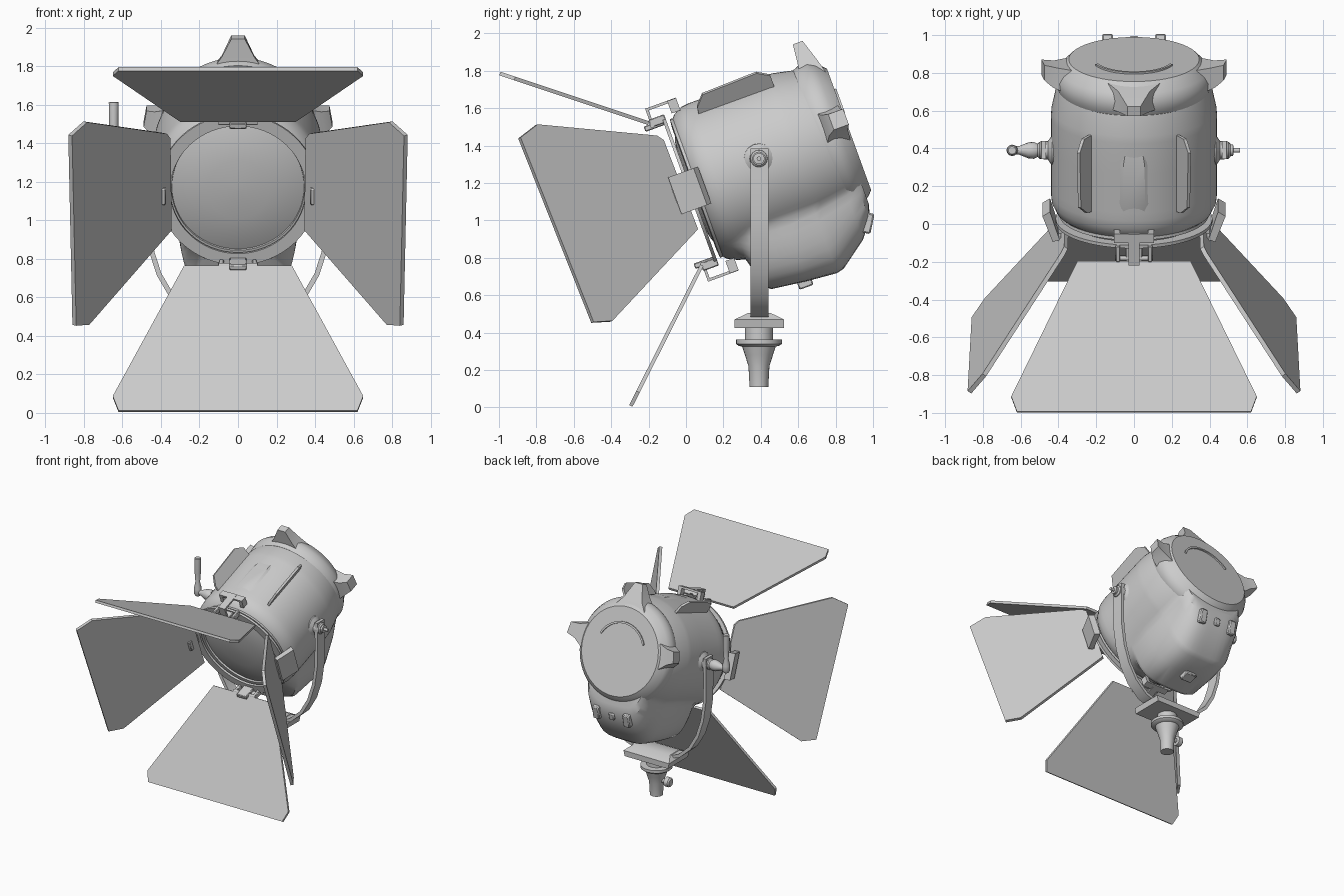
import bpy, bmesh, math
from mathutils import Matrix, Vector

if "Cube" in bpy.data.objects:
    bpy.data.objects.remove(bpy.data.objects["Cube"])

# lamp head frame: local y runs backward along the optical axis, local z is up, pitched 20 degrees
HEAD = Matrix.Translation((0, 0.02, 1.16)) @ Matrix.Rotation(math.radians(20), 4, 'X')
I = Matrix.Identity(4)


def finish(name, bm, mat=I, bevel=0):
    bmesh.ops.transform(bm, matrix=mat, verts=bm.verts)
    bmesh.ops.recalc_face_normals(bm, faces=bm.faces)
    me = bpy.data.meshes.new(name)
    bm.to_mesh(me)
    bm.free()
    ob = bpy.data.objects.new(name, me)
    bpy.context.collection.objects.link(ob)
    if bevel:
        m = ob.modifiers.new("bevel", 'BEVEL')
        m.width, m.segments = bevel, 1
    return ob


def loft(name, rings, mat=I, caps=True, closed=False):
    bm = bmesh.new()
    vs = [[bm.verts.new(p) for p in r] for r in rings]
    pairs = list(zip(vs, vs[1:])) + ([(vs[-1], vs[0])] if closed else [])
    for a, b in pairs:
        for i in range(len(a)):
            j = (i + 1) % len(a)
            bm.faces.new((a[i], a[j], b[j], b[i]))
    if caps and not closed:
        bm.faces.new(vs[0])
        bm.faces.new(vs[-1])
    return finish(name, bm, mat)


def circle(u, r, n=48, depth=0, half=.3, zc=0):
    # round section; with a depth, a rounded belly of the given half width hangs below it
    pts = []
    for i in range(n):
        t = 2 * math.pi * i / n
        c, s = math.cos(t), math.sin(t)
        q = r
        if depth > r and s < 0:
            q = max(r, (abs(c / half) ** 4 + abs(s / depth) ** 4) ** -.25)
        pts.append((q * c, u, q * s + zc))
    return pts


def lathe(name, profile, mat=I, n=48, zc=0, closed=False):
    return loft(name, [circle(u, r, n, zc=zc) for u, r in profile], mat, closed=closed)


def box(name, lo, hi, mat=I, bevel=0):
    bm = bmesh.new()
    lo, hi = Vector(lo), Vector(hi)
    bmesh.ops.create_cube(bm, size=1, matrix=Matrix.Translation((lo + hi) / 2) @ Matrix.Diagonal((*(hi - lo), 1)))
    return finish(name, bm, mat, bevel)


def plate(name, pts, thick, mat=I):
    bm = bmesh.new()
    f = bm.faces.new([bm.verts.new(p) for p in pts])
    f.normal_update()
    n = f.normal.copy()
    new = bmesh.ops.extrude_face_region(bm, geom=[f])['geom']
    bmesh.ops.translate(bm, vec=n * thick, verts=[v for v in new if isinstance(v, bmesh.types.BMVert)])
    bmesh.ops.translate(bm, vec=-n * thick / 2, verts=bm.verts)
    return finish(name, bm, mat)


def around(deg):
    # local frame whose z axis points radially outward at the given clock angle (0 = up)
    return HEAD @ Matrix.Rotation(math.radians(deg), 4, 'Y')


# housing drum with its deep belly
stations = [(0.04, .385, 0, .3), (0.06, .41, 0, .3), (0.11, .435, 0, .3), (0.155, .44, .45, .3), (0.2, .44, .62, .3),
            (0.23, .44, .645, .31), (0.42, .44, .67, .32), (0.59, .44, .685, .31), (0.63, .437, .675, .3),
            (0.78, .405, .565, .28), (0.85, .38, .475, .27), (0.875, .35, .40, .26)]
loft("housing", [circle(u, r, 96, d, h) for u, r, d, h in stations], HEAD)

# rear cap with grip line
lathe("rear_cap", [(.74, .40), (.77, .412), (.82, .415), (.86, .395), (.9, .358), (.912, .345)], HEAD, 64, zc=.015)
arc = [math.radians(a) for a in range(25, 156, 10)]
loft("rear_grip_line", [[(r * math.cos(a), u, r * math.sin(a) + .02) for r, u in
     ((.21, .905), (.21, .922), (.225, .922), (.225, .905))] for a in arc], HEAD)

# three tapered lugs on the rear cap
for i, (deg, top, du) in enumerate(((0, .545, 0), (80, .49, .05), (-80, .49, .05))):
    w = .14 if i == 0 else .10
    k = .035 if i == 0 else .045
    loft(f"rear_lug_{i}", [
        [(-w, .765, .37), (w, .765, .37), (w, .9, .345), (-w, .9, .345)],
        [(-w * .6, .775 + du / 2, .45), (w * .6, .775 + du / 2, .45), (w * .6, .88 + du / 2, .42), (-w * .6, .88 + du / 2, .42)],
        [(-k, .785 + du, top), (k, .785 + du, top), (k, .84 + du * 1.6, top), (-k, .84 + du * 1.6, top)]],
        around(deg))

# cooling fins and the shallow rib between them
for s in (-1, 1):
    plate(f"cooling_fin_{s}", [(0, .18, .40), (0, .19, .48), (0, .24, .545), (0, .55, .555),
                               (0, .615, .51), (0, .615, .40)], .018, around(s * 32))
loft("top_rib", [[(w * x, u, z) for x, z in ((-1, .40), (-.5, h), (.5, h), (1, .40))]
     for u, w, h in ((.13, .09, .42), (.25, .12, .445), (.48, .11, .447), (.6, .07, .42))], HEAD)

# lens, lens bezel and accessory ring
lathe("lens", [(.06, .35), (.04, .345), (.015, .27), (-.003, .16), (-.01, .05), (-.011, .01)], HEAD, 64)
lathe("lens_bezel", [(.07, .39), (.03, .395), (.025, .345), (.06, .34)], HEAD, 64, closed=True)
lathe("accessory_ring", [(.01, .415), (-.008, .415), (-.008, .352), (.01, .352)], HEAD, 64, closed=True)

# four hinge brackets: thin straps above and below, slanted blocks at the sides
for i, deg in enumerate((0, 90, 180, -90)):
    m = around(deg)
    if i % 2:
        loft(f"side_bracket_{i}", [[(x, u, r) for u, r in ((-.07, .395), (-.085, .43), (.06, .485), (.085, .445))]
                                   for x in (-.105, .105)], m)
    else:
        box(f"bracket_bridge_{i}", (-.105, .05, .475), (.105, .1, .49), m)
        box(f"bracket_strap_{i}", (-.03, -.075, .477), (.03, .1, .492), m)
        box(f"bracket_drop_{i}", (-.03, -.075, .39), (.03, -.06, .492), m)
        for s in (-1, 1):
            box(f"bracket_foot_{i}_{s}", (s * .09 - .015, .05, .42), (s * .09 + .015, .1, .49), m)
            box(f"bracket_cheek_{i}_{s}", (s * .085 - .012, -.08, .385), (s * .085 + .012, .01, .43), m, .005)
    box(f"hinge_tongue_{i}", (-.045, -.115, .375), (.045, -.005, .405), m, .005)
    lathe(f"hinge_pin_{i}", [(-.1, .013), (.1, .013)],
          m @ Matrix.Translation((0, -.07, .395)) @ Matrix.Rotation(math.pi / 2, 4, 'Z'), 12)

# barn doors: top and bottom trapezoids given by their inner and outer edge (y, z)
for name, a, b, w0 in (("barn_door_top", (-.2, 1.52), (-.995, 1.785), .30),
                       ("barn_door_bottom", (.085, .76), (-.295, .008), .28)):
    a, b = Vector((0, *a)), Vector((0, *b))
    half = [(w0, 0), (.65, .9), (.62, 1)]
    pts = [a.lerp(b, t) + Vector((w, 0, 0)) for w, t in half]
    pts += [a.lerp(b, t) - Vector((w, 0, 0)) for w, t in reversed(half)]
    plate(name, pts, .02)
# side doors splayed outward
door = [(-.045, .30), (-.07, .335), (-.65, .61), (-.76, .575), (-.73, -.485), (-.634, -.514), (-.036, -.21)]
for s in (-1, 1):
    plate(f"barn_door_side_{s}", [(s * (.36 - (u + .045) * .715), u, v) for u, v in door], .024, HEAD)

# rear switches and underside latch
tilt = HEAD @ Matrix.Translation((0, .835, -.49)) @ Matrix.Rotation(math.radians(-32), 4, 'X')
for i, (x, w) in enumerate(((-.14, .03), (0, .025), (.14, .03))):
    h = .055 if x else .03
    box(f"rear_switch_{i}", (x - w, -.06, -h), (x + w, .025 if x else .018, h), tilt, .008)
box("underside_latch", (-.05, .37, -.70), (.05, .45, -.64), HEAD, .006)

# yoke: flat strap swept along a U
half = [(.478, 1.385), (.482, 1.2), (.478, 1.02), (.455, .86), (.41, .72), (.34, .60), (.24, .51), (.15, .48)]
path = [Vector(p) for p in half] + [Vector((-x, z)) for x, z in reversed(half)]
rings = []
for i, p in enumerate(path):
    d = (path[min(i + 1, len(path) - 1)] - path[max(i - 1, 0)]).normalized()
    n = Vector((-d.y, d.x)) * .013
    rings.append([(p.x + n.x, .345, p.y + n.y), (p.x + n.x, .44, p.y + n.y),
                  (p.x - n.x, .44, p.y - n.y), (p.x - n.x, .345, p.y - n.y)])
loft("yoke", rings)

# yoke saddle, spigot and its locking knob
loft("yoke_saddle", [[(sx * w, .392 + sy * d, z) for sx, sy in ((-1, -1), (1, -1), (1, 1), (-1, 1))]
     for w, d, z in ((.2, .132, .425), (.21, .132, .47), (.17, .06, .505))])
up = Matrix.Translation((0, .39, 0)) @ Matrix.Rotation(math.pi / 2, 4, 'X')
lathe("spigot", [(.11, .05), (.22, .056), (.28, .075), (.325, .09), (.33, .11), (.34, .123),
                 (.362, .123), (.364, .075), (.43, .075)], up, 24)
side = Matrix.Translation((0, .39, .24)) @ Matrix.Rotation(math.pi / 2, 4, 'Z')
lathe("spigot_knob", [(.04, .018), (.085, .018), (.09, .038), (.125, .038), (.135, .028)], side, 12)

# tilt pivots, right lock nut, left lever
for s in (-1, 1):
    m = Matrix.Translation((0, .39, 1.33)) @ Matrix.Rotation(-s * math.pi / 2, 4, 'Z')
    lathe(f"pivot_hub_{s}", [(.40, .085), (.435, .08), (.455, .05), (.50, .045), (.51, .035)], m, 16)
    tip = [(.50, .03), (.525, .03), (.527, .012), (.56, .012)] if s > 0 else \
        [(.50, .03), (.53, .045), (.56, .042), (.61, .022), (.645, .022)]
    lathe(f"pivot_shaft_{s}", tip, m, 16)
lathe("tilt_lever", [(-.03, .02), (-.01, .03), (.03, .03), (.08, .018), (.16, .024), (.28, .026), (.285, .02)],
      Matrix.Translation((-.645, .39, 1.33)) @ Matrix.Rotation(math.pi / 2, 4, 'X'), 16)

bpy.ops.object.select_all(action='SELECT')
bpy.context.view_layer.objects.active = bpy.context.selected_objects[0]
bpy.ops.object.shade_smooth_by_angle(angle=math.radians(32))
